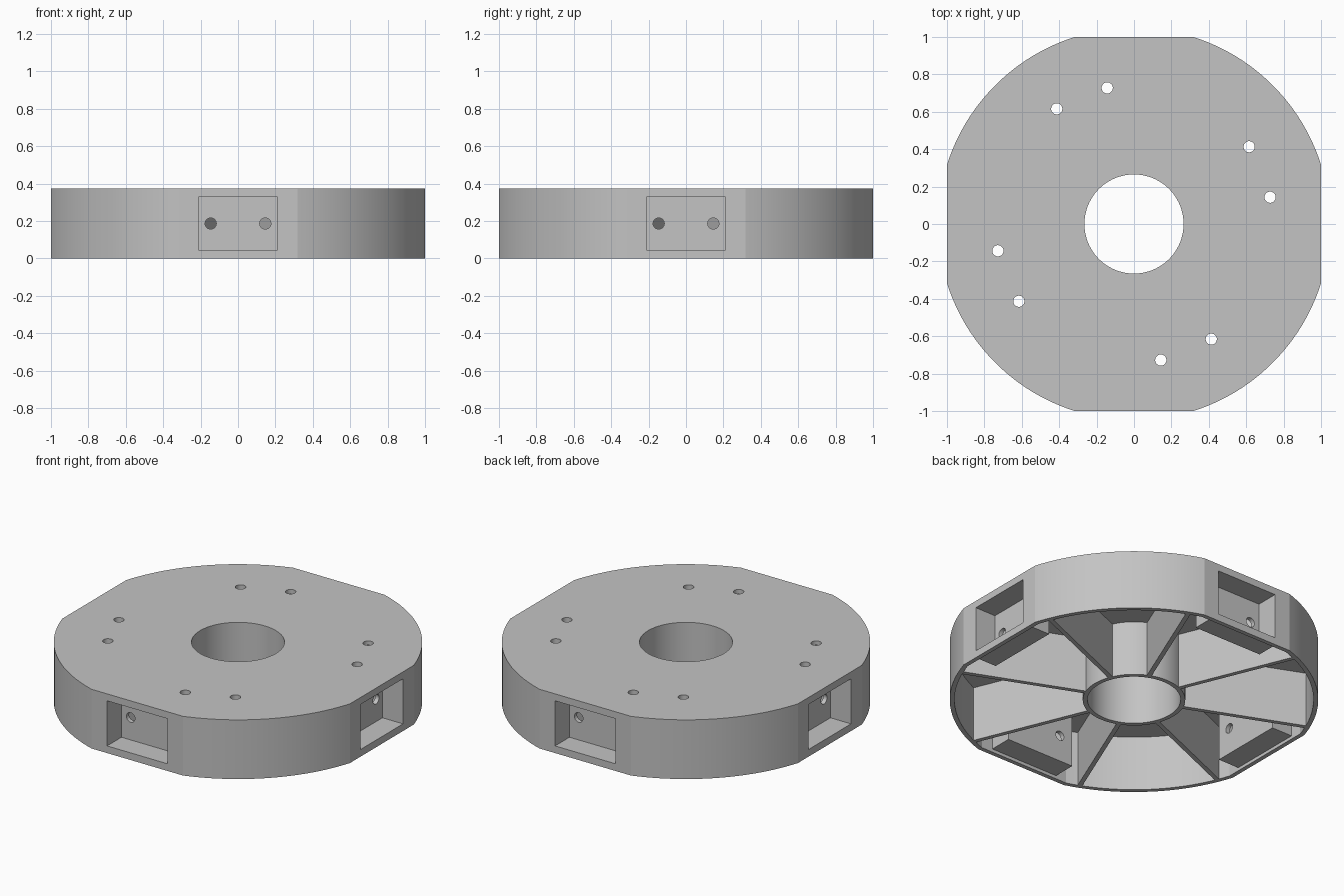
import bpy, bmesh, math
from mathutils import Matrix, Vector

HEIGHT, WALL = 0.372, 0.027
RADIUS, FLAT = 1.049, 1.0
RIB_OFFSET = math.radians(22.5)

if "Cube" in bpy.data.objects:
    bpy.data.objects.remove(bpy.data.objects["Cube"])

gray = bpy.data.materials.new("plain_gray")
gray.use_nodes = True
color = (0.55, 0.55, 0.55, 1)
gray.diffuse_color = color
gray.node_tree.nodes["Principled BSDF"].inputs["Base Color"].default_value = color


def to_object(name, bm):
    bmesh.ops.recalc_face_normals(bm, faces=bm.faces)
    mesh = bpy.data.meshes.new(name)
    bm.to_mesh(mesh)
    bm.free()
    obj = bpy.data.objects.new(name, mesh)
    bpy.context.collection.objects.link(obj)
    mesh.materials.append(gray)
    return obj


def prism(name, radius, flat, z0, z1, steps=24):
    """Disc with four flats, extruded from z0 to z1."""
    half = math.acos(flat / radius)
    sweep = math.pi / 2 - 2 * half
    bm = bmesh.new()
    ring = []
    for quarter in range(4):
        for i in range(steps + 1):
            a = quarter * math.pi / 2 + half + sweep * i / steps
            ring.append(bm.verts.new((radius * math.cos(a), radius * math.sin(a), z0)))
    face = bm.faces.new(ring)
    top = bmesh.ops.extrude_face_region(bm, geom=[face])["geom"]
    bmesh.ops.translate(bm, vec=(0, 0, z1 - z0),
                        verts=[v for v in top if isinstance(v, bmesh.types.BMVert)])
    return to_object(name, bm)


def add_box(bm, low, high, angle=0):
    low, high = Vector(low), Vector(high)
    matrix = (Matrix.Rotation(angle, 4, 'Z') @ Matrix.Translation((low + high) / 2)
              @ Matrix.Diagonal((*(high - low), 1)))
    bmesh.ops.create_cube(bm, size=1, matrix=matrix)


def add_cylinder(bm, center, radius, depth, segments, angle=0, lying=False):
    matrix = Matrix.Rotation(angle, 4, 'Z') @ Matrix.Translation(center)
    if lying:
        matrix = matrix @ Matrix.Rotation(math.pi / 2, 4, 'Y')
    bmesh.ops.create_cone(bm, cap_ends=True, segments=segments, radius1=radius,
                          radius2=radius, depth=depth, matrix=matrix)


def subtract(target, cutter):
    mod = target.modifiers.new("cut", 'BOOLEAN')
    mod.operation, mod.solver, mod.object = 'DIFFERENCE', 'EXACT', cutter
    mod.use_self = True
    bpy.context.view_layer.objects.active = target
    bpy.ops.object.modifier_apply(modifier=mod.name)
    bpy.data.objects.remove(cutter)


body = prism("wheel_housing", RADIUS, FLAT, 0, HEIGHT)
cavity = prism("cavity", RADIUS - WALL, FLAT - WALL, -0.1, HEIGHT - WALL)
quarters = [k * math.pi / 2 for k in range(4)]

# Hub wall, kept out of the cavity
bm = bmesh.new()
add_cylinder(bm, (0, 0, 0.1), 0.265 + WALL, 1, 96)
subtract(cavity, to_object("hub", bm))

# Eight radial ribs
bm = bmesh.new()
for k in range(8):
    add_box(bm, (0.15, -WALL / 2, -0.2), (1.2, WALL / 2, 0.6),
            RIB_OFFSET + k * math.pi / 4)
subtract(cavity, to_object("ribs", bm))

# Shells around the side pockets
bm = bmesh.new()
for a in quarters:
    add_box(bm, (0.83, -0.21 - WALL, 0.02), (1.2, 0.21 + WALL, 0.6), a)
subtract(cavity, to_object("pocket_shells", bm))

subtract(body, cavity)

# Central bore
bm = bmesh.new()
add_cylinder(bm, (0, 0, 0.2), 0.265, 1, 96)
subtract(body, to_object("bore", bm))

# Side pockets
bm = bmesh.new()
for a in quarters:
    add_box(bm, (0.857, -0.21, 0.045), (1.2, 0.21, 0.328), a)
subtract(body, to_object("pockets", bm))

# Screw holes in the pocket backs and in the top plate
bm = bmesh.new()
for a in quarters:
    for side in (-0.146, 0.146):
        add_cylinder(bm, (0.845, side, HEIGHT / 2), 0.03, 0.1, 24, a, True)
        add_cylinder(bm, (0.727, side, HEIGHT), 0.03, 0.15, 24, a + RIB_OFFSET)
subtract(body, to_object("screw_holes", bm))

# Smooth the round walls and keep edges crisp
bpy.ops.object.select_all(action='DESELECT')
body.select_set(True)
bpy.context.view_layer.objects.active = body
bpy.ops.object.shade_smooth_by_angle(angle=math.radians(16))
